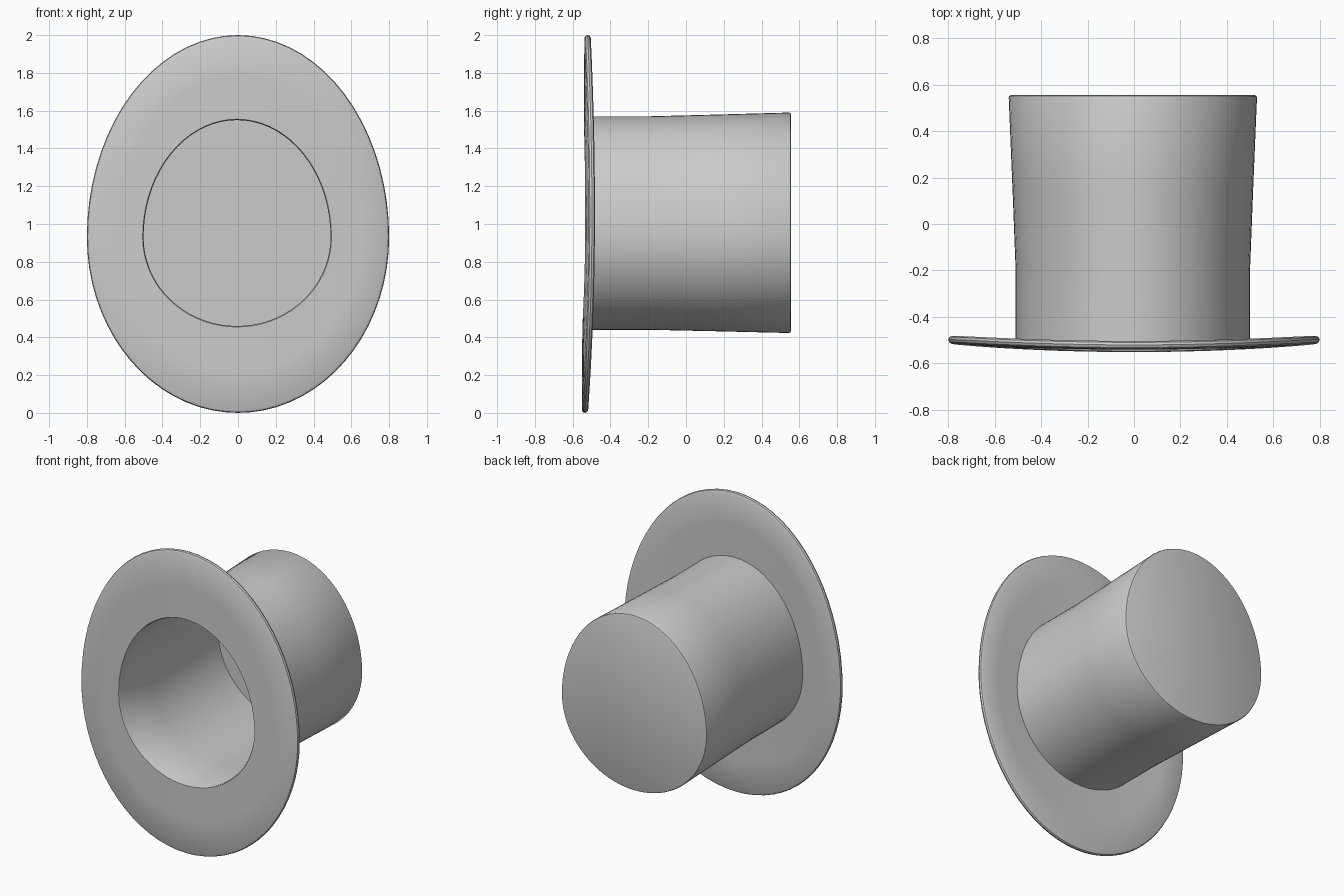
import bpy, bmesh, math

if "Cube" in bpy.data.objects:
    bpy.data.objects.remove(bpy.data.objects["Cube"])

SEG = 72        # points around each ring
MID_Z = 0.93    # height where every ring is widest


def brim_y(x, z):
    """Front surface of the brim: bowed sideways, slightly tilted."""
    return -0.545 + 0.03 * (x / 0.8) ** 2 + 0.007 * (z - 1)


def ring(bm, half, low, high, y, on_brim=False, cx=0.0):
    """Egg-shaped ring; y is an offset from the brim front if on_brim."""
    verts = []
    for i in range(SEG):
        a = 2 * math.pi * i / SEG
        x = cx + half * math.cos(a)
        s = math.sin(a)
        z = MID_Z + s * (high if s > 0 else low)
        verts.append(bm.verts.new((x, y + (brim_y(x, z) if on_brim else 0), z)))
    return verts


CX = -0.005
hole = (0.495, 0.47, 0.62)
base = (0.505, 0.49, 0.64)
rim = (0.80, 0.93, 1.07)


def mix(a, b, t):
    return tuple(p + (q - p) * t for p, q in zip(a, b))


def grow(s, d):
    return tuple(v + d for v in s)


end = (0.535, 0.507, 0.66)
bm = bmesh.new()
rings = [
    # inside of the crown, floor to opening
    ring(bm, *grow(end, -0.015), 0.54, cx=CX),
    ring(bm, *mix(hole, grow(end, -0.015), 0.5), 0.15, cx=CX),
    ring(bm, *hole, -0.2, cx=CX),
    ring(bm, *hole, 0.008, True, CX),
    # front of the brim
    ring(bm, *grow(hole, 0.005), 0, True, CX),
    ring(bm, *mix(hole, rim, 0.5), 0, True),
    ring(bm, *grow(rim, -0.015), 0, True),
    # rounded brim edge
    ring(bm, *grow(rim, -0.004), 0.006, True),
    ring(bm, *rim, 0.017, True),
    ring(bm, *grow(rim, -0.004), 0.028, True),
    # back of the brim
    ring(bm, *grow(rim, -0.015), 0.034, True),
    ring(bm, *mix(base, rim, 0.5), 0.034, True),
    # outside of the crown, flaring to the end
    ring(bm, *base, 0.034, True, CX),
    ring(bm, *base, -0.2, cx=CX),
    ring(bm, *mix(base, end, 0.45), 0.15, cx=CX),
    ring(bm, *end, 0.545, cx=CX),
    ring(bm, *grow(end, -0.003), 0.552, cx=CX),
    ring(bm, *grow(end, -0.01), 0.555, cx=CX),
]
for a, b in zip(rings, rings[1:]):
    for i in range(SEG):
        j = (i + 1) % SEG
        bm.faces.new((a[i], a[j], b[j], b[i]))
bm.faces.new(rings[0])      # inner floor
bm.faces.new(rings[-1])     # flat crown end
bmesh.ops.recalc_face_normals(bm, faces=bm.faces)

mesh = bpy.data.meshes.new("top_hat")
bm.to_mesh(mesh)
bm.free()
hat = bpy.data.objects.new("top_hat", mesh)
bpy.context.collection.objects.link(hat)

grey = bpy.data.materials.new("light_grey")
grey.diffuse_color = (0.6, 0.6, 0.6, 1)
grey.use_nodes = True
grey.node_tree.nodes["Principled BSDF"].inputs["Base Color"].default_value = grey.diffuse_color
mesh.materials.append(grey)

# smooth shading with crisp edges
bpy.context.view_layer.objects.active = hat
hat.select_set(True)
bpy.ops.object.shade_smooth_by_angle(angle=math.radians(35))
